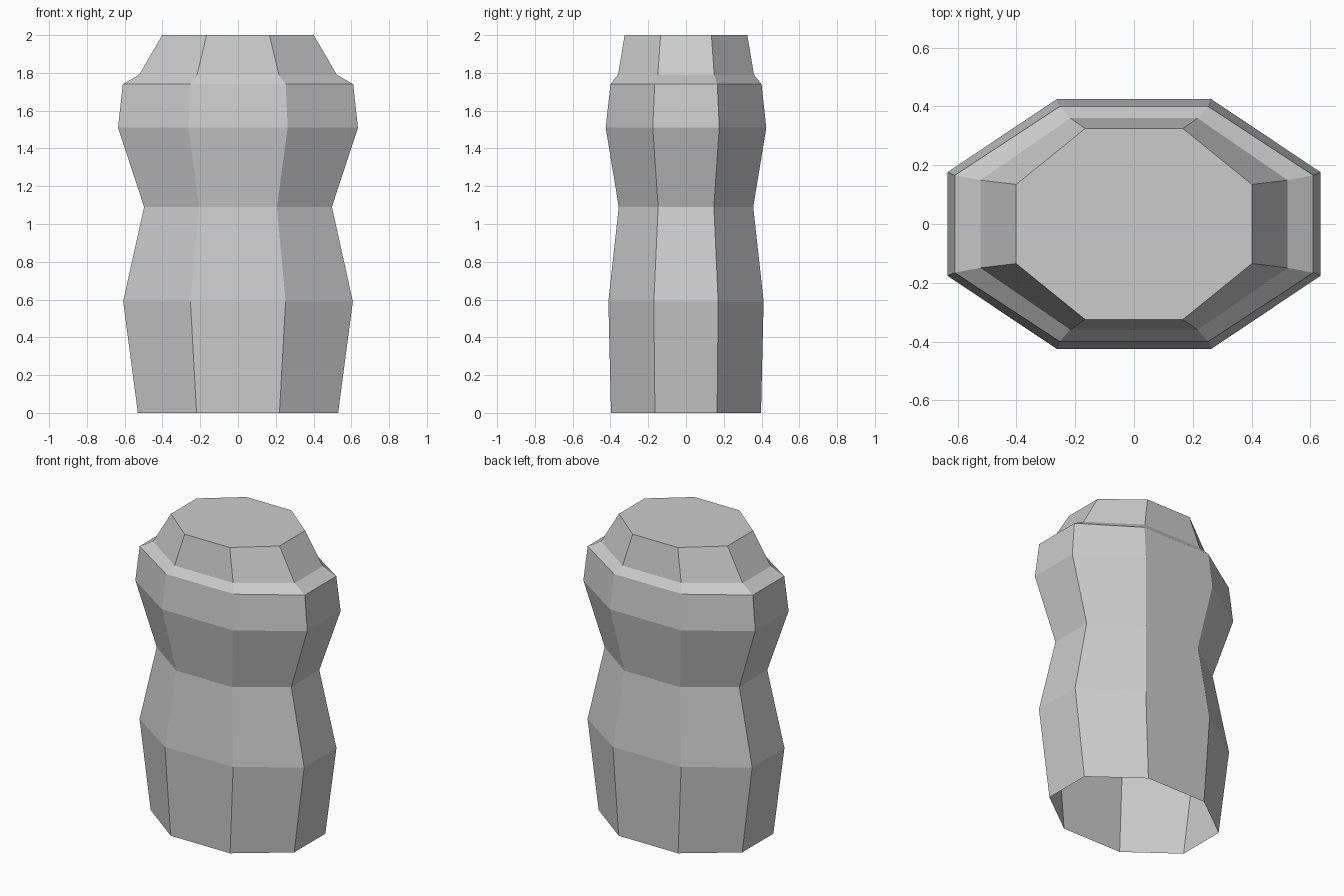
import bpy
import bmesh
from math import cos, sin, pi

if "Cube" in bpy.data.objects:
    bpy.data.objects.remove(bpy.data.objects["Cube"])

# Stacked octagonal cross-sections: height, half width in x, half depth in y
SECTIONS = [
    (0.00, 0.530, 0.397),
    (0.59, 0.608, 0.411),
    (1.09, 0.497, 0.356),
    (1.51, 0.635, 0.425),
    (1.74, 0.610, 0.400),
    (1.79, 0.523, 0.360),
    (2.00, 0.401, 0.325),
]
SIDES = 8


def add_ring(bm, z, half_x, half_y):
    """Octagon with flat sides facing x and y, stretched to the half sizes."""
    r = 1 / cos(pi / SIDES)
    angles = [(i + 0.5) * 2 * pi / SIDES for i in range(SIDES)]
    return [bm.verts.new((half_x * r * cos(a), half_y * r * sin(a), z)) for a in angles]


# Torso shell: walls between the sections, closed on top, open underneath
bm = bmesh.new()
rings = [add_ring(bm, *section) for section in SECTIONS]
for low, high in zip(rings, rings[1:]):
    for i in range(SIDES):
        j = (i + 1) % SIDES
        bm.faces.new((low[j], high[j], high[i], low[i]))
bm.faces.new(rings[-1])

mesh = bpy.data.meshes.new("torso")
bm.to_mesh(mesh)
bm.free()
torso = bpy.data.objects.new("torso", mesh)
bpy.context.collection.objects.link(torso)
